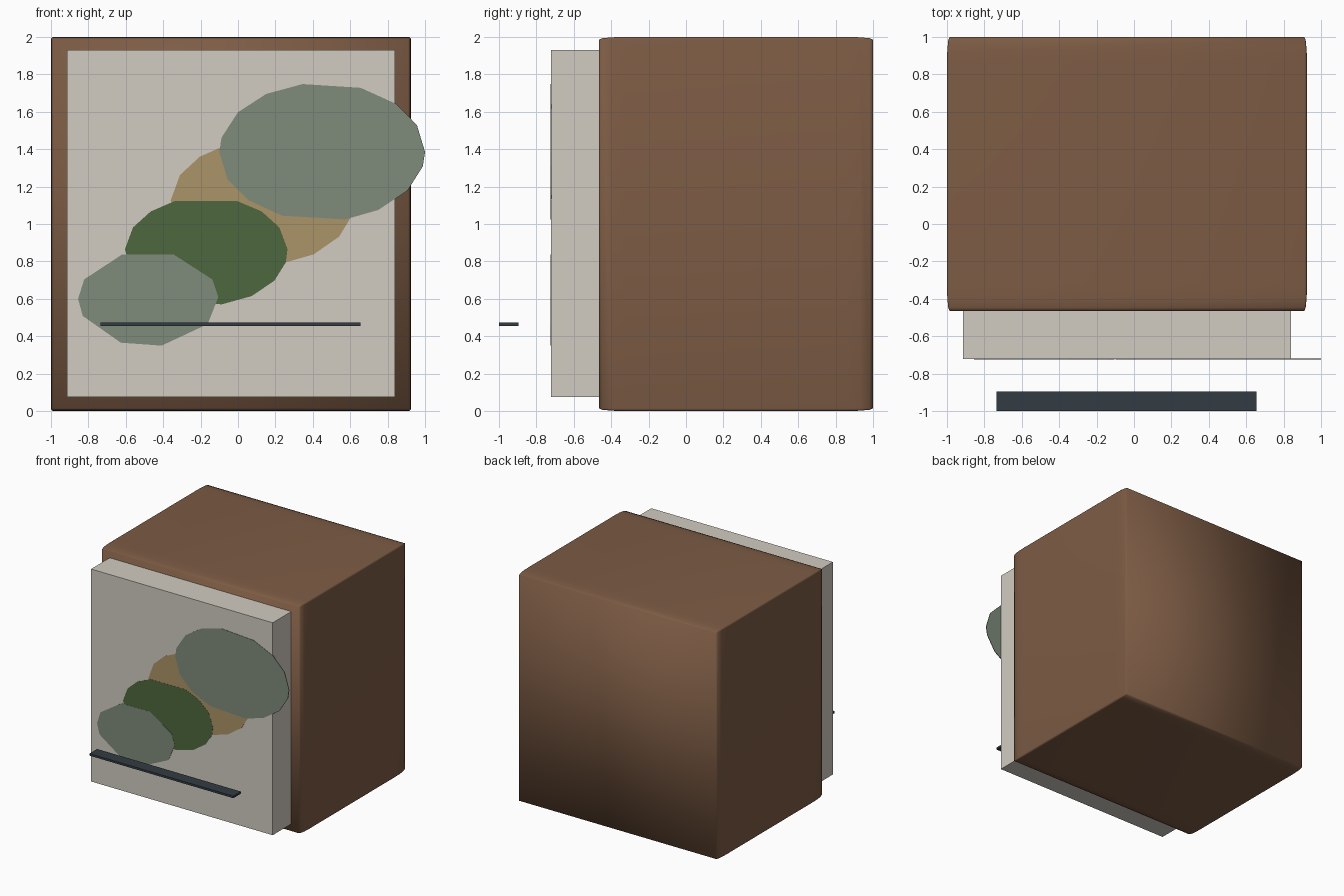
import bpy, bmesh
from math import cos, sin, radians
from mathutils import Matrix

if "Cube" in bpy.data.objects:
    bpy.data.objects.remove(bpy.data.objects["Cube"])


def material(name, rgb):
    m = bpy.data.materials.new(name)
    # sRGB 0-255 to linear
    m.diffuse_color = [(c / 255) ** 2.2 for c in rgb] + [1]
    m.use_nodes = True
    m.node_tree.nodes["Principled BSDF"].inputs["Base Color"].default_value = m.diffuse_color
    return m


def finish(bm, name, mat, smooth=False):
    bmesh.ops.recalc_face_normals(bm, faces=bm.faces)
    me = bpy.data.meshes.new(name)
    bm.to_mesh(me)
    bm.free()
    ob = bpy.data.objects.new(name, me)
    bpy.context.collection.objects.link(ob)
    me.materials.append(mat)
    for p in me.polygons:
        p.use_smooth = smooth
    return ob


def box(name, lo, hi, mat, bevel=0, stretch=1, segments=3):
    """Box from lo to hi; the bevel is stretched along y by the given factor."""
    size = [b - a for a, b in zip(lo, hi)]
    mid = [(a + b) / 2 for a, b in zip(lo, hi)]
    bm = bmesh.new()
    bmesh.ops.create_cube(bm, size=1)
    bmesh.ops.scale(bm, vec=(size[0], size[1] / stretch, size[2]), verts=bm.verts)
    if bevel:
        bmesh.ops.bevel(bm, geom=bm.edges[:], offset=bevel, segments=segments,
                        profile=0.5, affect='EDGES')
    bmesh.ops.scale(bm, vec=(1, stretch, 1), verts=bm.verts)
    bmesh.ops.transform(bm, matrix=Matrix.Translation(mid), verts=bm.verts)
    return finish(bm, name, mat, bevel > 0)


def blob(name, cx, cz, rx, rz, front, angles, mat):
    """Very thin faceted oval lying on the canvas."""
    bm = bmesh.new()
    face = bm.faces.new([bm.verts.new((cx + rx * cos(radians(a)), CANVAS_Y + 0.002,
                                       cz + rz * sin(radians(a)))) for a in angles])
    out = bmesh.ops.extrude_face_region(bm, geom=[face], use_keep_orig=True)
    verts = [g for g in out["geom"] if isinstance(g, bmesh.types.BMVert)]
    for v in verts:
        v.co.y = CANVAS_Y - front
    return finish(bm, name, mat)


CANVAS_Y = -0.721
brown = material("frame_wood", (124, 92, 70))
cream = material("canvas_cream", (208, 203, 192))
sage = material("sage", (126, 139, 123))
tan = material("tan", (170, 146, 104))
green = material("leaf_green", (79, 103, 64))
dark = material("dark_line", (54, 62, 68))

# Deep frame block with stretched rounded edges
box("frame", (-1, -0.465, 0), (0.925, 1, 2), brown, bevel=0.014, stretch=9.8)

# Canvas slab standing proud of the frame
box("canvas", (-0.915, CANVAS_Y, 0.075), (0.84, -0.40, 1.93), cream)

# Overlapping painted ovals
many = [2, 26, 47, 68, 113, 133, 154, 178, 203, 224, 247, 281, 304, 327, 348]
wide = [0, 23, 44, 68, 101, 123, 145, 168, 180, 203, 224, 247, 283, 303, 326, 348]
few = [2, 24, 69, 112, 156, 180, 201, 247, 281, 328]
blob("tan_oval", 0.13, 1.115, 0.49, 0.335, 0.001, many, tan)
blob("green_oval", -0.17, 0.855, 0.435, 0.29, 0.002, many, green)
blob("large_sage_oval", 0.45, 1.385, 0.55, 0.37, 0.003, wide, sage)
blob("small_sage_oval", -0.48, 0.60, 0.375, 0.255, 0.003, few, sage)

# Dark strip floating in front
box("dark_strip", (-0.735, -1, 0.455), (0.655, -0.895, 0.473), dark)
